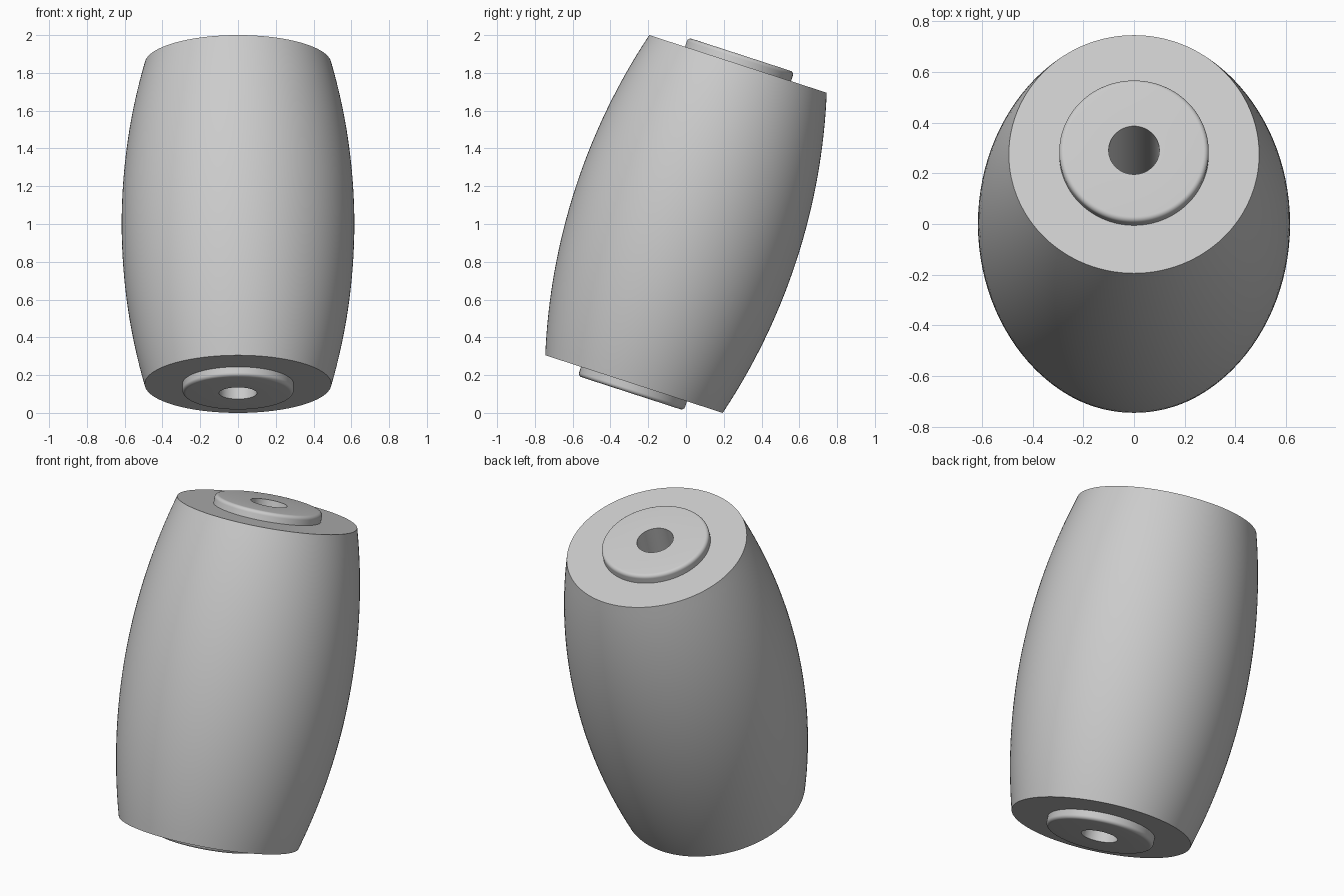
import bpy
import bmesh
import math
from mathutils import Matrix

cube = bpy.data.objects.get("Cube")
if cube:
    bpy.data.objects.remove(cube, do_unlink=True)

TILT = math.radians(18)
SEGMENTS = 128
HALF_LENGTH, END_RADIUS, BULGE = 0.891, 0.494, 0.122
HUB_RADIUS, HUB_HALF, BORE_RADIUS, ROUNDING = 0.295, 0.942, 0.1, 0.02

grey = bpy.data.materials.new("light grey")
grey.use_nodes = True
colour = (0.6, 0.6, 0.6, 1)
grey.diffuse_color = colour
grey.node_tree.nodes["Principled BSDF"].inputs["Base Color"].default_value = colour


def lathe(name, profile):
    """Spin a closed (radius, height) outline about the tilted axis."""
    bm = bmesh.new()
    verts = [bm.verts.new((r, 0, z)) for r, z in profile]
    edges = [bm.edges.new((a, b)) for a, b in zip(verts, verts[1:] + verts[:1])]
    bmesh.ops.spin(bm, geom=verts + edges, cent=(0, 0, 0), axis=(0, 0, 1),
                   angle=math.tau, steps=SEGMENTS, use_merge=True)
    bmesh.ops.remove_doubles(bm, verts=bm.verts, dist=1e-5)
    bmesh.ops.recalc_face_normals(bm, faces=bm.faces)
    bm.transform(Matrix.Translation((0, 0, 1)) @ Matrix.Rotation(-TILT, 4, "X"))
    mesh = bpy.data.meshes.new(name)
    bm.to_mesh(mesh)
    bm.free()
    mesh.materials.append(grey)
    obj = bpy.data.objects.new(name, mesh)
    bpy.context.collection.objects.link(obj)
    bpy.ops.object.select_all(action="DESELECT")
    obj.select_set(True)
    bpy.context.view_layer.objects.active = obj
    bpy.ops.object.shade_smooth_by_angle(angle=math.radians(30))


# Barrel body: circular-arc side, flat ends, seat for the sleeve
arc_radius = (HALF_LENGTH ** 2 + BULGE ** 2) / (2 * BULGE)
arc_centre = END_RADIUS + BULGE - arc_radius
half_angle = math.asin(HALF_LENGTH / arc_radius)
body = []
for i in range(33):
    a = half_angle * (i / 16 - 1)
    body.append((arc_centre + arc_radius * math.cos(a), arc_radius * math.sin(a)))
body += [(HUB_RADIUS, HALF_LENGTH), (HUB_RADIUS, -HALF_LENGTH)]
lathe("barrel_body", body)

# Central sleeve: rounded rims at both ends and an open bore
upper = []
for i in range(7):
    a = math.radians(15 * i)
    upper.append((HUB_RADIUS + ROUNDING * (math.cos(a) - 1),
                  HUB_HALF + ROUNDING * (math.sin(a) - 1)))
upper.append((BORE_RADIUS, HUB_HALF))
lower = [(r, -z) for r, z in reversed(upper)]
lathe("central_sleeve", upper + lower)
